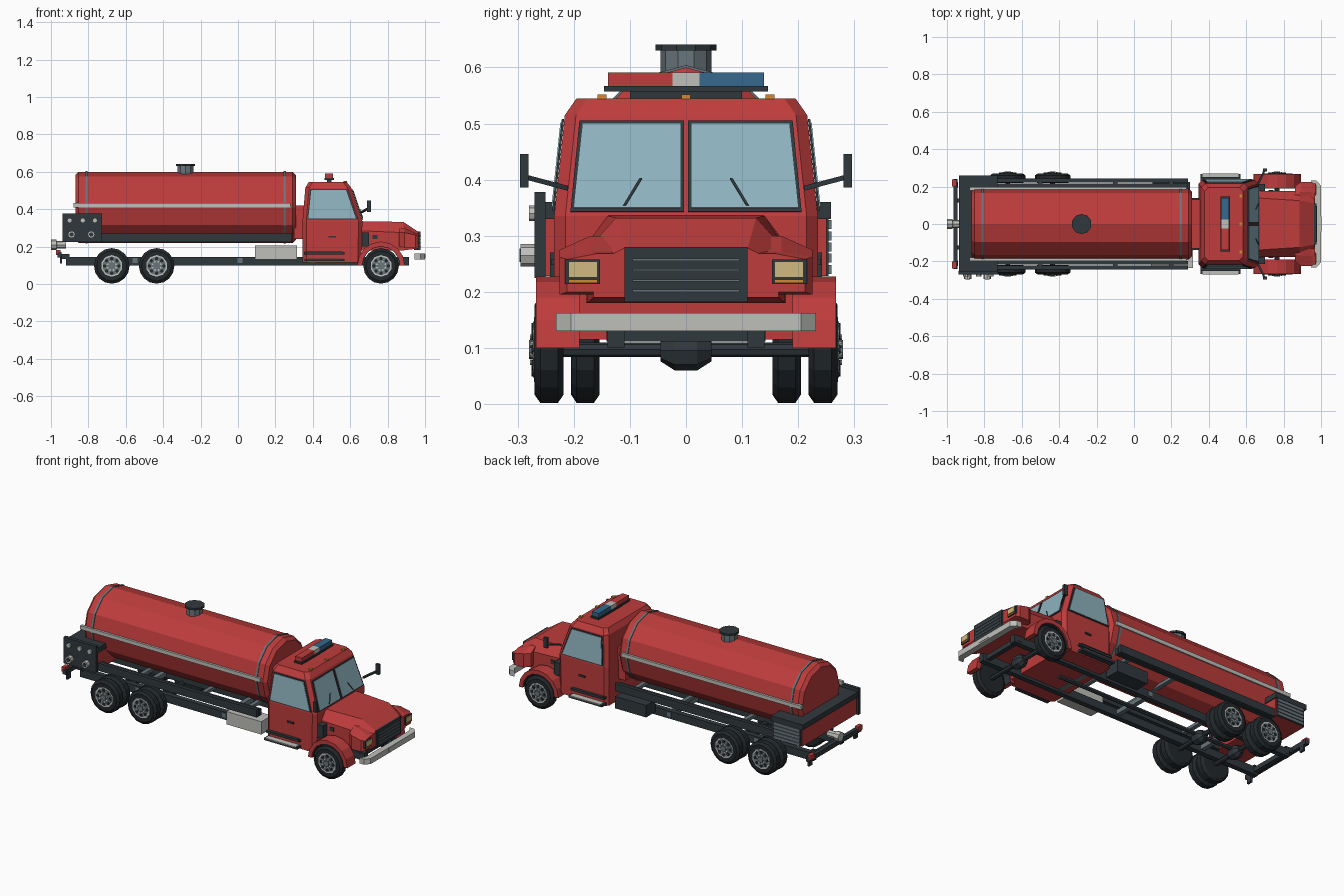
import bpy, bmesh
from math import sin, cos, pi
from mathutils import Vector, Matrix

if "Cube" in bpy.data.objects:
    bpy.data.objects.remove(bpy.data.objects["Cube"])


def material(name, *rgb):
    m = bpy.data.materials.new(name)
    m.use_nodes = True
    m.diffuse_color = (*rgb, 1)
    m.node_tree.nodes["Principled BSDF"].inputs["Base Color"].default_value = (*rgb, 1)
    return m


RED = material("red paint", .52, .045, .045)
DARK = material("dark trim", .03, .04, .047)
TYRE = material("tyre rubber", .016, .021, .024)
GREY = material("steel grey", .14, .18, .2)
LIGHT = material("light grey metal", .52, .52, .49)
GLASS = material("window glass", .27, .45, .52)
BLUE = material("blue lamp", .035, .14, .27)
LAMP = material("headlamp cream", .63, .48, .22)
ORANGE = material("orange lamp", .65, .25, .03)


def finish(name, bm, mat):
    bmesh.ops.recalc_face_normals(bm, faces=bm.faces)
    me = bpy.data.meshes.new(name)
    bm.to_mesh(me)
    bm.free()
    me.materials.append(mat)
    ob = bpy.data.objects.new(name, me)
    bpy.context.collection.objects.link(ob)
    return ob


def loft(name, rings, mat):
    """Skin a list of equal-length rings and cap both ends."""
    bm = bmesh.new()
    vs = [[bm.verts.new(p) for p in r] for r in rings]
    n = len(vs[0])
    for a, b in zip(vs, vs[1:]):
        for i in range(n):
            bm.faces.new((a[i], a[(i + 1) % n], b[(i + 1) % n], b[i]))
    bm.faces.new(vs[0])
    bm.faces.new(vs[-1])
    return finish(name, bm, mat)


def slab(name, pts, offset, mat):
    pts = [Vector(p) for p in pts]
    return loft(name, [pts, [p + Vector(offset) for p in pts]], mat)


def box(name, x, y, z, mat):
    """Box from three (low, high) ranges."""
    pts = [(x[0], y[0], z[0]), (x[1], y[0], z[0]), (x[1], y[1], z[0]), (x[0], y[1], z[0])]
    return slab(name, pts, (0, 0, z[1] - z[0]), mat)


def lathe(name, centre, axis, profile, n, mat):
    """Stacked rings of (distance along axis, radius)."""
    c = Vector(centre)
    rings = []
    for d, r in profile:
        ring = []
        for i in range(n):
            u, v = r * sin(2 * pi * i / n), r * cos(2 * pi * i / n)
            ring.append(c + Vector({"x": (d, u, v), "y": (u, d, v), "z": (u, v, d)}[axis]))
        rings.append(ring)
    return loft(name, rings, mat)


def side(s, a, b):
    return (min(s * a, s * b), max(s * a, s * b))


# Water tank with bands, stripes and hatch
lathe("tank", (0, 0, .41), "x", [(-.87, .172), (-.852, .19), (.292, .19), (.31, .172)], 12, RED)
for x in (-.81, .25):
    lathe("tank_band", (x, 0, .41), "x", [(-.006, .194), (.006, .194)], 12, GREY)
lathe("hatch_neck", (-.28, 0, .58), "z", [(0, .045), (.052, .045)], 10, GREY)
lathe("hatch_lid", (-.28, 0, .63), "z", [(0, .054), (.011, .054)], 10, DARK)
box("tank_mount", (.3, .36), (-.13, .13), (.24, .42), RED)
for s in (-1, 1):
    box("tank_stripe", (-.88, .28), side(s, .18, .197), (.41, .432), LIGHT)
    box("side_rail_inner", (-.74, .29), side(s, .198, .217), (.225, .262), DARK)
    box("side_rail_outer", (-.74, .29), side(s, .222, .242), (.225, .27), DARK)
for x in (-.5, -.1, .2):
    box("rail_tie", (x - .012, x + .012), (-.225, .225), (.228, .246), GREY)

# Rear pump housing
box("pump_housing", (-.925, -.735), (-.25, .25), (.228, .335), RED)
box("pump_rear_rim", (-.935, -.87), (-.258, .258), (.33, .36), DARK)
for s in (-1, 1):
    box("pump_side_rim", (-.88, -.73), side(s, .17, .258), (.33, .36), DARK)
box("valve_panel", (-.937, -.727), (-.27, -.25), (.225, .378), DARK)
for x in (-.9, -.83, -.765):
    lathe("valve", (x, -.268, .34), "y", [(-.012, .014), (0, .014)], 8, LIGHT)
for x in (-.89, -.785):
    lathe("hose_outlet", (x, -.268, .265), "y", [(-.027, .02), (0, .02)], 8, LIGHT)
    lathe("hose_bore", (x, -.295, .265), "y", [(-.002, .012), (0, .012)], 8, DARK)
box("shutter_backing", (-.92, -.74), (.25, .254), (.228, .335), DARK)
for i in range(5):
    box("shutter_slat", (-.915, -.745), (.252, .259), (.232 + i * .02, .248 + i * .02), GREY)
lathe("rear_pipe", (0, 0, .21), "x", [(-1, .027), (-.97, .027), (-.969, .021), (-.92, .021)], 8, LIGHT)

# Chassis and rear bumper
for s in (-1, 1):
    box("chassis_rail", (-.92, .915), side(s, .11, .14), (.1, .145), DARK)
    box("rear_lamp", (-.972, -.95), side(s, .2, .238), (.155, .183), RED)
    box("mud_flap", (-.953, -.942), side(s, .195, .225), (.11, .15), DARK)
    box("bumper_bracket", (-.95, -.9), side(s, .115, .135), (.135, .16), DARK)
box("rear_bumper", (-.965, -.943), (-.24, .24), (.143, .17), DARK)
for x in (-.905, -.55, .01, .4, .88):
    box("cross_member", (x - .013, x + .013), (-.142, .142), (.112, .138), GREY if abs(x) < .6 else DARK)
lathe("drive_shaft", (0, 0, .11), "x", [(-.68, .012), (.5, .012)], 6, DARK)
box("fuel_tank", (.09, .315), (-.235, -.14), (.13, .205), LIGHT)
box("battery_box", (.1, .3), (.14, .225), (.115, .185), DARK)


# Wheels and axles
def wheel(x, s, y_out, width):
    c = (x, s * (y_out - width / 2), .097)
    h = width / 2
    lathe("tyre", c, "y", [(-h, .08), (-h * .6, .095), (h * .6, .095), (h, .08)], 16, TYRE)


def hub(x, s, y):
    def disc(name, r, a, b, mat, dx=0, dz=0):
        lathe(name, (x + dx, s * y, .097 + dz), "y", [(s * a, r), (s * b, r)], 10, mat)
    disc("rim", .058, -.02, .002, LIGHT)
    disc("wheel_dish", .05, -.02, .004, GREY)
    for i in range(8):
        a = pi * i / 4
        disc("rim_hole", .009, 0, .006, TYRE, .039 * cos(a), .039 * sin(a))
        disc("wheel_nut", .005, 0, .009, LIGHT, .024 * cos(a + .4), .024 * sin(a + .4))
    disc("hub_cap", .017, 0, .011, GREY)


for x in (-.675, -.435, .765):
    lathe("axle", (x, 0, .097), "y", [(-.22, .013), (.22, .013)], 8, DARK)
    lathe("differential", (x, 0, .096), "y", [(-.045, .02), (-.02, .036), (.02, .036), (.045, .02)], 8, DARK)
    for s in (-1, 1):
        wheel(x, s, .27, .052)
        if x < 0:
            wheel(x, s, .205, .051)
        hub(x, s, .269)


# Cab: stacked chamfered outlines
def outline(z, x0, x1, w, c):
    return [(x0, -w + c, z), (x0 + c, -w, z), (x1 - c, -w, z), (x1, -w + c, z),
            (x1, w - c, z), (x1 - c, w, z), (x0 + c, w, z), (x0, w - c, z)]


loft("cab", [outline(.115, .345, .66, .235, .02), outline(.335, .345, .665, .235, .02),
             outline(.515, .36, .605, .216, .02), outline(.545, .378, .582, .195, .02)], RED)


def shield(y, z):
    return (.666 - (z - .335) / 3, y, z)


def door(s, x, z):
    return (x, s * (.2355 - (z - .335) * .105), z)


for s in (-1, 1):
    for name, g, t, mat in (("frame", 0, .004, DARK), ("glass", .006, .006, GLASS)):
        slab("windshield_" + name, [shield(s * (.004 + g), .342 + g), shield(s * (.206 - g), .342 + g),
                                    shield(s * (.19 - g), .504 - g), shield(s * (.004 + g), .504 - g)],
             (t, 0, t / 3), mat)
        slab("door_window_" + name, [door(s, .37 + g, .345 + g), door(s, .639 - g * 1.5, .345 + g),
                                     door(s, .584 - g, .508 - g), door(s, .386 + g, .508 - g)],
             (0, s * t, 0), mat)
    # Wiper, door handle, mirror and steps
    slab("wiper", [shield(s * .112, .352), shield(s * .107, .352), shield(s * .078, .4), shield(s * .083, .4)],
         (.009, 0, .003), DARK)
    box("door_handle", (.485, .525), side(s, .23, .241), (.248, .258), DARK)
    slab("mirror_arm", [(.655, s * .21, .38), (.667, s * .21, .38), (.703, s * .285, .4), (.691, s * .285, .4)],
         (0, 0, .009), DARK)
    box("mirror", (.69, .712), side(s, .281, .296), (.386, .446), DARK)
    for z, w in ((.122, .268), (.158, .25)):
        box("step", (.355, .57), side(s, .2, w), (z, z + .012), DARK)
        box("step_tread", (.365, .56), side(s, .236, w + .002), (z + .011, z + .015), LIGHT if z < .15 else DARK)

    # Front fender arch and headlight
    def arc(r):
        return [(.765 + r * cos(pi * i / 8), s * .19, .1 + r * sin(pi * i / 8)) for i in range(9)]
    slab("front_fender", arc(.127) + arc(.103)[::-1], (0, s * .077, 0), RED)
    slab("wheel_well", arc(.104) + arc(.1)[::-1], (0, s * .07, 0), DARK)
    box("headlight_housing", (.95, .973), side(s, .153, .216), (.214, .258), DARK)
    box("headlight", (.96, .977), side(s, .158, .209), (.226, .254), LAMP)
    box("turn_signal", (.96, .976), side(s, .158, .209), (.216, .222), ORANGE)
    box("hood_side_vent", (.72, .745), side(s, .17, .183), (.24, .262), DARK)


# Hood and flared nose
def hood_ring(x, z0, z1, z2, w, wt):
    return [(x, -w, z0), (x, -w, z1), (x, -wt, z2), (x, wt, z2), (x, w, z1), (x, w, z0)]


loft("hood", [hood_ring(.65, .18, .285, .336, .178, .14), hood_ring(.885, .18, .275, .332, .176, .125),
              hood_ring(.966, .19, .25, .278, .165, .11)], RED)
loft("nose", [hood_ring(.86, .2, .275, .3, .2, .16), hood_ring(.89, .195, .275, .3, .225, .17),
              hood_ring(.95, .195, .262, .272, .225, .17), hood_ring(.968, .2, .258, .268, .212, .16)], RED)
box("cowl_filler", (.655, .7), (-.215, .215), (.2, .275), DARK)

# Grille and bumper
box("grille", (.94, .975), (-.11, .11), (.182, .28), DARK)
for i in range(4):
    box("grille_bar", (.97, .979), (-.095, .095), (.2 + i * .0185, .204 + i * .0185), GREY)
slab("front_bumper", [(.945, -.232, .13), (.975, -.232, .13), (1, -.205, .13), (1, .205, .13),
                      (.975, .232, .13), (.945, .232, .13), (.965, .2, .13), (.965, -.2, .13)], (0, 0, .032), LIGHT)
box("number_plate", (.995, 1.002), (-.04, .04), (.138, .16), LIGHT)

# Roof lamps and emergency light bar
for y in (-.15, 0, .15):
    box("marker_lamp", (.565, .583), (y - .008, y + .008), (.54, .552), ORANGE)
box("light_bar_foot", (.475, .5), (-.1, .1), (.54, .56), DARK)
box("light_bar_base", (.462, .513), (-.146, .146), (.557, .567), DARK)
for name, y0, y1, mat in (("red", -.139, -.024, RED), ("centre", -.024, .024, LIGHT), ("blue", .024, .139, BLUE)):
    box("light_bar_" + name, (.466, .509), (y0, y1), (.566, .591), mat)
